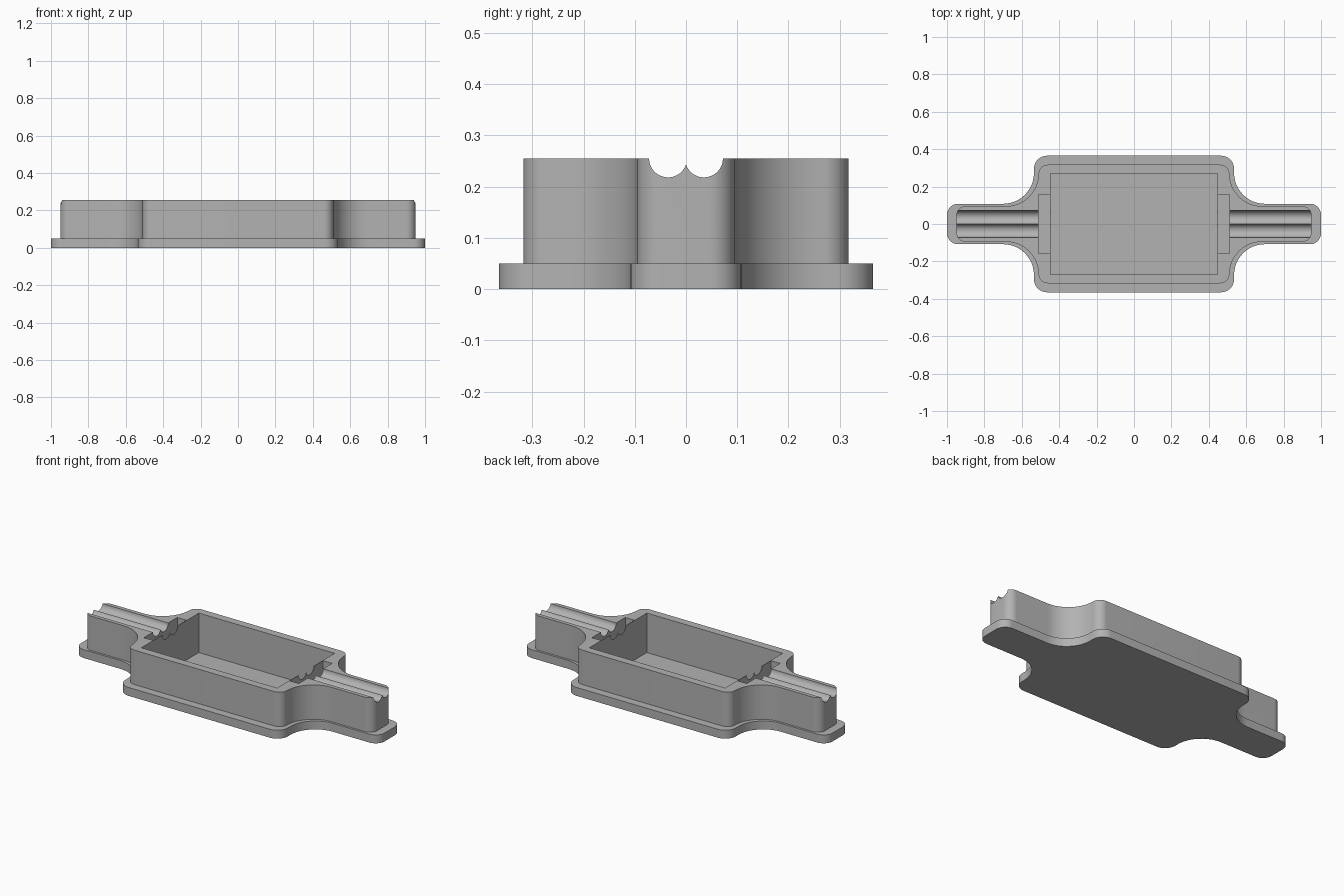
import bpy, bmesh, math
from mathutils import Matrix

old = bpy.data.objects.get("Cube")
if old:
    bpy.data.objects.remove(old, do_unlink=True)

grey = bpy.data.materials.new("plain_grey")
GREY = (0.45, 0.45, 0.45, 1)
grey.use_nodes = True
grey.diffuse_color = GREY
grey.node_tree.nodes["Principled BSDF"].inputs["Base Color"].default_value = GREY

TOP = 0.255
FLOOR = 0.02
RIM = 0.05


def finish(name, bm):
    bmesh.ops.recalc_face_normals(bm, faces=bm.faces)
    mesh = bpy.data.meshes.new(name)
    bm.to_mesh(mesh)
    bm.free()
    mesh.materials.append(grey)
    ob = bpy.data.objects.new(name, mesh)
    bpy.context.collection.objects.link(ob)
    return ob


def arc(cx, cy, r, start, end, steps=12):
    angles = [math.radians(start + (end - start) * i / steps) for i in range(steps + 1)]
    return [(cx + r * math.cos(a), cy + r * math.sin(a)) for a in angles]


def outline(length, arm, body_x, body_y, end_r, corner_r, neck_r):
    """Closed plan outline, mirrored from one quarter."""
    quarter = arc(length - end_r, arm - end_r, end_r, 0, 90)
    quarter += arc(body_x + neck_r, arm + neck_r, neck_r, 270, 180)
    quarter += arc(body_x - corner_r, body_y - corner_r, corner_r, 0, 90)
    half = quarter + [(-x, y) for x, y in reversed(quarter)]
    return half + [(-x, -y) for x, y in half]


def prism(name, pts, z0, z1):
    bm = bmesh.new()
    base = bm.faces.new([bm.verts.new((x, y, z0)) for x, y in pts])
    top = bmesh.ops.extrude_face_region(bm, geom=[base])["geom"]
    verts = [v for v in top if isinstance(v, bmesh.types.BMVert)]
    bmesh.ops.translate(bm, verts=verts, vec=(0, 0, z1 - z0))
    return finish(name, bm)


def box(name, x0, x1, half_y, z0, z1):
    return prism(name, [(x0, -half_y), (x1, -half_y), (x1, half_y), (x0, half_y)], z0, z1)


def groove(name, y):
    bm = bmesh.new()
    turn = Matrix.Translation((0, y, TOP)) @ Matrix.Rotation(math.pi / 2, 4, "Y")
    bmesh.ops.create_cone(bm, cap_ends=True, segments=48, radius1=0.037,
                          radius2=0.037, depth=2.4, matrix=turn)
    return finish(name, bm)


def combine(target, tool, operation):
    mod = target.modifiers.new(operation.lower(), "BOOLEAN")
    mod.operation, mod.object, mod.solver = operation, tool, "EXACT"
    bpy.context.view_layer.objects.active = target
    bpy.ops.object.modifier_apply(modifier=mod.name)
    bpy.data.objects.remove(tool, do_unlink=True)


# Tray: stepped base rim with the tall housing on it
tray = prism("tray", outline(1.0, 0.108, 0.535, 0.365, 0.06, 0.07, 0.165), 0, RIM)
housing = prism("housing", outline(0.95, 0.095, 0.51, 0.317, 0.05, 0.05, 0.175), RIM / 2, TOP)
combine(tray, housing, "UNION")

# Main pocket and the narrow slot past each thin end wall
combine(tray, box("pocket", -0.447, 0.447, 0.27, FLOOR, 0.4), "DIFFERENCE")
for side in (-1, 1):
    x0, x1 = sorted((side * 0.45, side * 0.51))
    combine(tray, box("slot", x0, x1, 0.157, FLOOR, 0.4), "DIFFERENCE")

# Twin cable grooves along both arms
for y in (-0.035, 0.035):
    combine(tray, groove("cable_groove", y), "DIFFERENCE")

# Smooth rounded walls, crisp edges
bpy.ops.object.select_all(action="DESELECT")
tray.select_set(True)
bpy.context.view_layer.objects.active = tray
bpy.ops.object.shade_smooth_by_angle(angle=math.radians(30))
